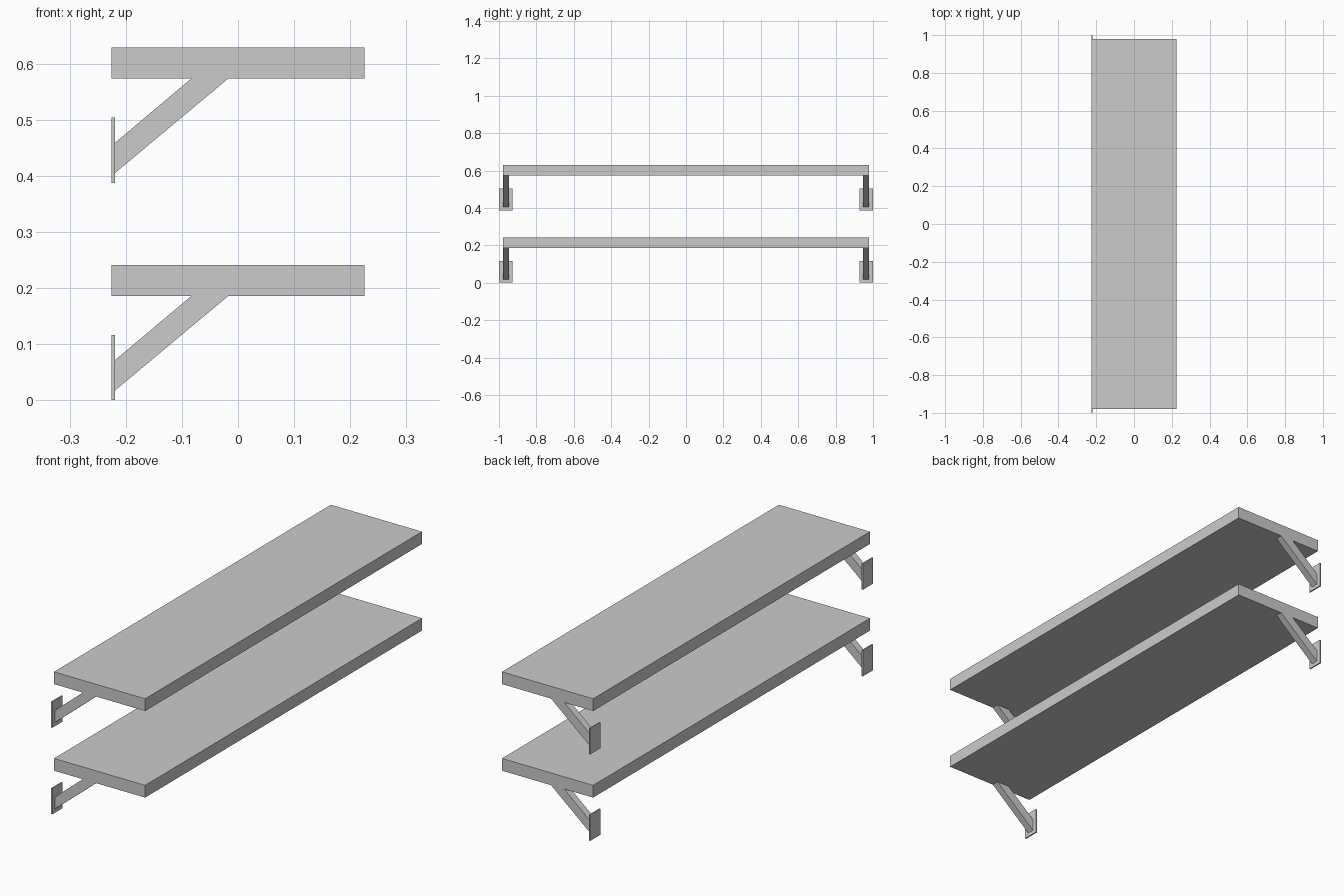
import bpy, bmesh

if "Cube" in bpy.data.objects:
    bpy.data.objects.remove(bpy.data.objects["Cube"])


def prism(name, profile, y0, y1):
    """Extrude an x-z outline along y."""
    bm = bmesh.new()
    face = bm.faces.new([bm.verts.new((x, y0, z)) for x, z in profile])
    ext = bmesh.ops.extrude_face_region(bm, geom=[face])
    verts = [g for g in ext["geom"] if isinstance(g, bmesh.types.BMVert)]
    bmesh.ops.translate(bm, verts=verts, vec=(0, y1 - y0, 0))
    bmesh.ops.recalc_face_normals(bm, faces=bm.faces)
    mesh = bpy.data.meshes.new(name)
    bm.to_mesh(mesh)
    bm.free()
    obj = bpy.data.objects.new(name, mesh)
    bpy.context.collection.objects.link(obj)
    return obj


def rect(x0, x1, z0, z1):
    return [(x0, z0), (x1, z0), (x1, z1), (x0, z1)]


BACK, FRONT = -0.2255, 0.2255
PLATE_FACE = -0.2195
UNDER, TOP = 0.186, 0.241   # shelf board heights in one tier

for tier, z in (("lower", 0.0), ("upper", 0.3875)):
    # Shelf board
    prism(f"{tier}_shelf", rect(BACK, FRONT, z + UNDER, z + TOP), -0.979, 0.979)

    for side, s in (("left", -1), ("right", 1)):
        # Wall plate
        prism(f"{tier}_{side}_wall_plate", rect(BACK, PLATE_FACE, z, z + 0.116),
              s * 0.928, s * 1.0)
        # Diagonal brace, cut flush to plate and shelf
        prism(f"{tier}_{side}_brace",
              [(PLATE_FACE, z + 0.017), (-0.017, z + UNDER),
               (-0.083, z + UNDER), (PLATE_FACE, z + 0.071)],
              s * 0.947, s * 0.979)
